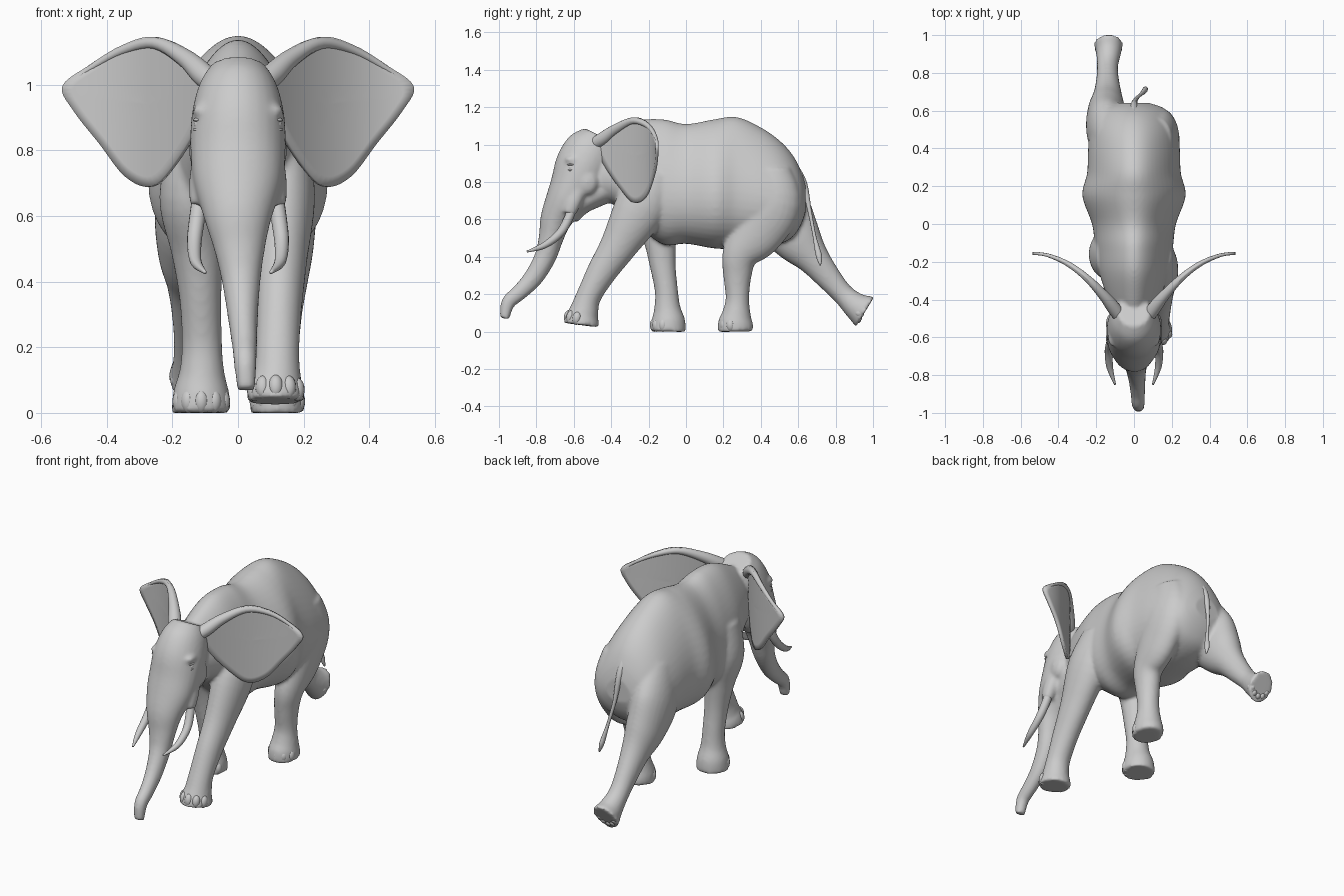
import bpy, bmesh, math
from mathutils import Vector

cube = bpy.data.objects.get("Cube")
if cube:
    bpy.data.objects.remove(cube, do_unlink=True)

GREY = (0.6, 0.6, 0.6, 1)
hide_grey = bpy.data.materials.new("hide_grey")
hide_grey.use_nodes = True
hide_grey.diffuse_color = GREY
hide_grey.node_tree.nodes["Principled BSDF"].inputs["Base Color"].default_value = GREY


def spline(points, steps, closed=False):
    """Smooth interpolation through tuples of any length."""
    n, out = len(points), []
    for i in range(n if closed else n - 1):
        if closed:
            a, b, c, d = (points[(i + k) % n] for k in (-1, 0, 1, 2))
        else:
            a, b, c, d = (points[min(max(i + k, 0), n - 1)] for k in (-1, 0, 1, 2))
        for s in range(steps):
            t = s / steps
            out.append([q + t / 2 * (r - p + t * (2 * p - 5 * q + 4 * r - w + t * (3 * (q - r) + w - p)))
                        for p, q, r, w in zip(a, b, c, d)])
    if not closed:
        out.append(list(points[-1]))
    return out


def loft(bm, stations, steps=5, seg=28, taper=0.0, direction=None):
    """Oval tube through stations (x, y, z, half width, half depth)."""
    path = spline(stations, steps)
    rings = []
    for i, st in enumerate(path):
        before, after = path[max(i - 1, 0)], path[min(i + 1, len(path) - 1)]
        t = Vector(direction) if direction else (Vector(after[:3]) - Vector(before[:3])).normalized()
        u = Vector((1, 0, 0))
        u = (u - t * u.dot(t)).normalized()
        v = u.cross(t)
        ring = []
        for k in range(seg):
            a = math.tau * k / seg
            side = st[3] * math.cos(a) * (1 - taper * math.sin(a))
            ring.append(bm.verts.new(Vector(st[:3]) + u * side + v * st[4] * math.sin(a)))
        rings.append(ring)
    for r0, r1 in zip(rings, rings[1:]):
        for k in range(seg):
            j = (k + 1) % seg
            bm.faces.new((r0[k], r0[j], r1[j], r1[k]))
    bm.faces.new(rings[0][::-1])
    bm.faces.new(rings[-1])


def finish(name, bm, mirror=False):
    bmesh.ops.recalc_face_normals(bm, faces=bm.faces)
    for f in bm.faces:
        f.smooth = True
    mesh = bpy.data.meshes.new(name)
    bm.to_mesh(mesh)
    bm.free()
    mesh.materials.append(hide_grey)
    ob = bpy.data.objects.new(name, mesh)
    bpy.context.collection.objects.link(ob)
    if mirror:
        ob.modifiers.new("Mirror", "MIRROR").use_mirror_merge = False
    return ob


def ellipsoid(bm, centre, size):
    made = bmesh.ops.create_uvsphere(bm, u_segments=16, v_segments=10, radius=1)["verts"]
    bmesh.ops.scale(bm, vec=size, verts=made)
    bmesh.ops.translate(bm, vec=centre, verts=made)
    return made


bm = bmesh.new()

# Torso and neck, built from upright sections (the direction is minus y so the depth axis is z)
loft(bm, [(0, -.5, .86, .1, .15), (0, -.38, .875, .14, .2), (0, -.25, .845, .18, .285),
          (0, -.12, .8, .2, .335), (0, 0, .79, .215, .32), (0, .15, .79, .265, .345),
          (0, .27, .795, .24, .353), (0, .4, .77, .235, .322), (0, .5, .745, .225, .277),
          (0, .57, .725, .195, .22), (0, .615, .715, .15, .145), (0, .64, .71, .08, .07)],
     seg=48, taper=.27, direction=(0, 1, 0))

# Head running down into the trunk
loft(bm, [(0, -.465, 1.05, .085, .085), (0, -.495, .99, .12, .135), (0, -.54, .9, .142, .152),
          (0, -.585, .8, .145, .14), (0, -.645, .7, .135, .108), (0, -.695, .6, .105, .085),
          (.005, -.722, .5, .078, .066), (.01, -.752, .4, .059, .058), (.015, -.815, .29, .046, .052),
          (.02, -.89, .21, .039, .043), (.022, -.95, .155, .035, .038), (.025, -.97, .07, .028, .026)])

# Lower jaw
loft(bm, [(0, -.42, .78, .11, .09), (0, -.55, .69, .1, .06), (0, -.605, .6, .04, .03)])

# Tusk sockets, brows and cheekbones
for s in (-1, 1):
    loft(bm, [(s * .095, -.56, .8, .04, .05), (s * .11, -.6, .7, .04, .045),
              (s * .115, -.625, .63, .032, .034)])
    ellipsoid(bm, (s * .112, -.605, .92), (.028, .045, .02))
    ellipsoid(bm, (s * .115, -.53, .8), (.035, .06, .07))

# Front left leg, swinging forward
loft(bm, [(.12, -.16, .84, .08, .12), (.135, -.24, .67, .1, .14), (.13, -.36, .46, .08, .1),
          (.125, -.45, .32, .07, .08), (.12, -.52, .19, .067, .067), (.118, -.545, .11, .074, .078),
          (.115, -.555, .07, .085, .09), (.115, -.56, .035, .088, .095)])
# Front right leg, planted
loft(bm, [(-.12, -.17, .84, .08, .12), (-.14, -.16, .66, .1, .13), (-.125, -.14, .5, .08, .09),
          (-.115, -.125, .36, .065, .07), (-.11, -.105, .22, .061, .062), (-.11, -.1, .13, .068, .07),
          (-.112, -.095, .06, .086, .09), (-.112, -.095, 0, .09, .095)])
# Hind left leg, planted
loft(bm, [(.12, .44, .86, .08, .12), (.14, .45, .69, .1, .165), (.145, .375, .53, .088, .145),
          (.14, .29, .41, .074, .098), (.13, .275, .3, .065, .076), (.125, .275, .18, .061, .063),
          (.122, .27, .1, .072, .076), (.12, .265, .05, .082, .093), (.12, .265, 0, .083, .095)])
# Hind right leg, pushing off behind
loft(bm, [(-.12, .42, .82, .09, .13), (-.145, .5, .64, .107, .17), (-.145, .595, .495, .1, .135),
          (-.14, .68, .39, .076, .09), (-.14, .765, .285, .06, .068), (-.14, .84, .2, .056, .058),
          (-.135, .905, .14, .066, .072), (-.135, .957, .106, .078, .095)])

body = finish("body", bm)
fuse = body.modifiers.new("Fuse", "REMESH")
fuse.mode = "VOXEL"
fuse.voxel_size = .01
fuse.use_smooth_shade = True
soften = body.modifiers.new("Soften", "SMOOTH")
soften.factor = .5
soften.iterations = 8


# Ears: curved sheets swept back from the head
def ear_y(x):
    return -.155 - 1.55 * (.54 - x) ** 2


outline = spline([(.08, 1.01), (.145, 1.09), (.25, 1.145), (.35, 1.12), (.45, 1.06), (.535, .995),
                  (.5, .92), (.42, .82), (.34, .72), (.26, .69), (.19, .76), (.12, .88)], 5, True)
bm = bmesh.new()
hub = (.27, .94)
rows = []
for ring in range(1, 9):
    row = []
    for px, pz in outline:
        x, z = (h + (p - h) * ring / 8 for h, p in zip(hub, (px, pz)))
        row.append(bm.verts.new((x, ear_y(x), z)))
    rows.append(row)
middle = bm.verts.new((hub[0], ear_y(hub[0]), hub[1]))
count = len(outline)
for k in range(count):
    j = (k + 1) % count
    bm.faces.new((middle, rows[0][k], rows[0][j]))
    for r0, r1 in zip(rows, rows[1:]):
        bm.faces.new((r0[k], r1[k], r1[j], r0[j]))
ears = finish("ears", bm)
thick = ears.modifiers.new("Thickness", "SOLIDIFY")
thick.thickness = .016
thick.offset = 0
ears.modifiers.new("Mirror", "MIRROR").use_mirror_merge = False

# Rolled upper rim of the ears, rooted on the temples
bm = bmesh.new()
loft(bm, [(x, ear_y(x), z, r, r) for x, z, r in
          ((.045, .98, .026), (.1, 1.025, .036), (.16, 1.08, .028), (.25, 1.126, .019),
           (.35, 1.105, .014), (.45, 1.05, .01), (.52, .995, .007))], seg=14)
finish("ear_rims", bm, True)

# Tusks
bm = bmesh.new()
loft(bm, [(.112, -.6, .68, .024, .024), (.125, -.635, .59, .024, .024), (.133, -.68, .52, .022, .022),
          (.128, -.76, .46, .017, .017), (.1, -.85, .428, .005, .005)], seg=16)
finish("tusks", bm, True)

# Eyes with lids
bm = bmesh.new()
ellipsoid(bm, (.12, -.612, .878), (.014, .018, .014))
for lift in (-1, 1):
    ellipsoid(bm, (.119, -.61, .878 + lift * .015), (.018, .026, .007))
finish("eyes", bm, True)

# Tail with a tuft
bm = bmesh.new()
loft(bm, [(0, .58, .88, .022, .022), (0, .63, .79, .018, .018), (.01, .66, .65, .011, .011),
          (.035, .685, .52, .009, .009), (.05, .7, .45, .012, .014), (.06, .712, .4, .013, .016),
          (.07, .718, .355, .004, .004)], seg=12)
finish("tail", bm)

# Toenails fanned around the leading edge of each foot: centre, forward, up, spread
feet = {"front_left": ((.115, -.556, .066), (0, -.98, .2), (0, .2, .98), 1),
        "front_right": ((-.112, -.095, .035), (0, -1, 0), (0, 0, 1), 1),
        "hind_left": ((.12, .265, .035), (0, -1, 0), (0, 0, 1), .95),
        "hind_right": ((-.135, .935, .118), (0, -.43, -.9), (0, -.9, .43), .75)}
for name, (centre, forward, up, spread) in feet.items():
    bm = bmesh.new()
    forward, up, across = Vector(forward), Vector(up), Vector((1, 0, 0))
    for k in range(-2, 3):
        a = math.radians(34 * k)
        spot = Vector(centre) + (forward * .074 * math.cos(a) + across * .07 * math.sin(a)) * spread
        for v in ellipsoid(bm, (0, 0, 0), (.023, .024, .036 * spread)):
            v.co = spot + across * v.co.x + forward * v.co.y + up * v.co.z
    finish(name + "_toenails", bm)
